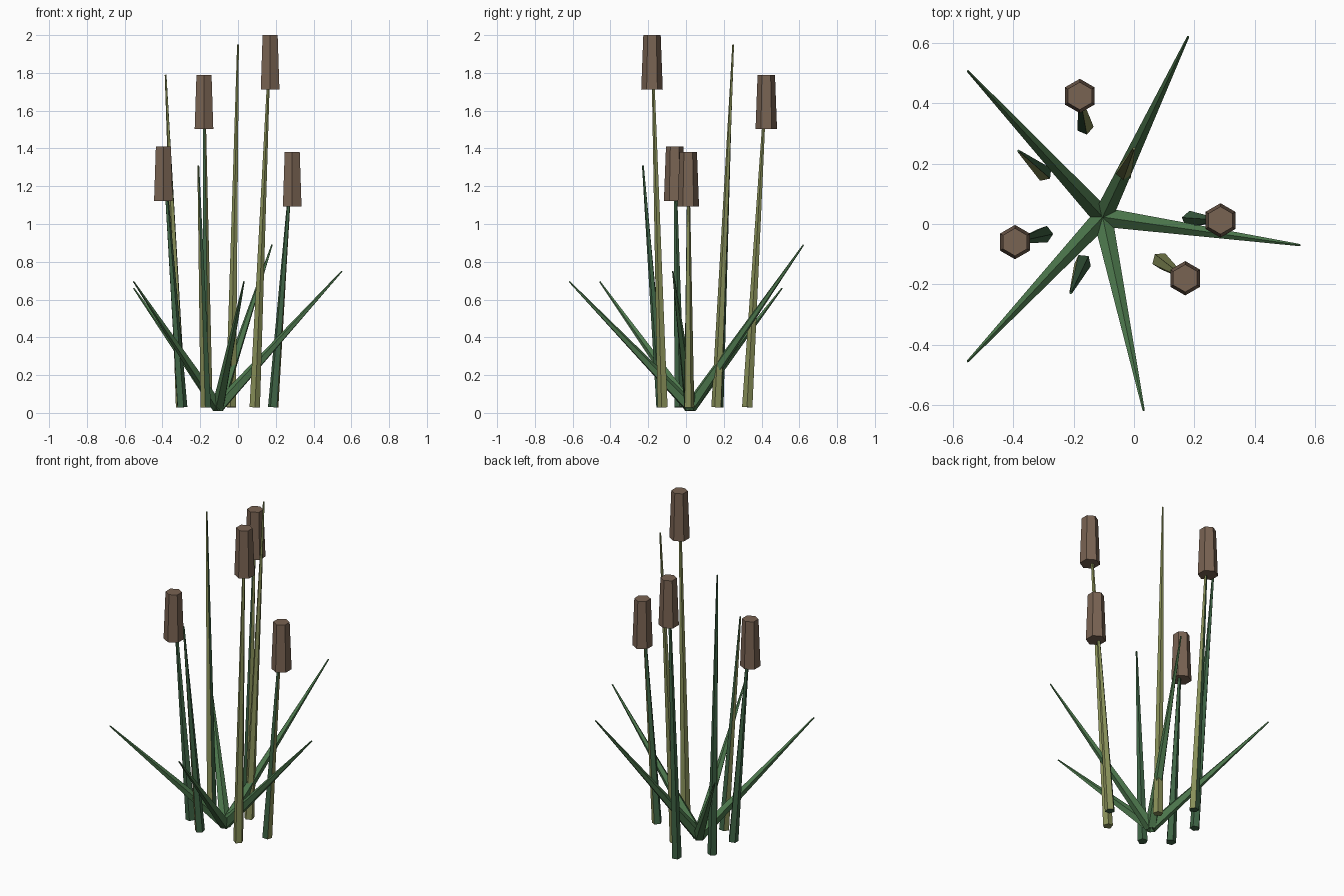
import bpy
from math import sin, cos, pi, radians
from mathutils import Vector

if "Cube" in bpy.data.objects:
    bpy.data.objects.remove(bpy.data.objects["Cube"])


def material(name, rgb):
    m = bpy.data.materials.new(name)
    m.diffuse_color = (*rgb, 1)
    m.use_nodes = True
    m.node_tree.nodes["Principled BSDF"].inputs["Base Color"].default_value = m.diffuse_color
    return m


OLIVE = material("olive", (0.25, 0.28, 0.10))
GREEN = material("reed_green", (0.05, 0.13, 0.06))
LEAF = material("leaf_green", (0.075, 0.19, 0.075))
BROWN = material("brown", (0.19, 0.125, 0.085))


def taper(name, a, b, r0, r1, sides, first, mats, split=None):
    """Capped tapered prism from a to b; 'first' aims one corner.
    Faces looking along 'split' take the second material."""
    a, b = Vector(a), Vector(b)
    axis = (b - a).normalized()
    first = Vector(first)
    u = (first - axis * first.dot(axis)).normalized()
    v = axis.cross(u)
    verts = []
    for centre, r in ((a, r0), (b, r1)):
        for i in range(sides):
            t = 2 * pi * i / sides
            verts.append(centre + r * (cos(t) * u + sin(t) * v))
    faces = [(i, (i + 1) % sides, sides + (i + 1) % sides, sides + i)
             for i in range(sides)]
    faces += [tuple(reversed(range(sides))), tuple(range(sides, 2 * sides))]
    mesh = bpy.data.meshes.new(name)
    mesh.from_pydata(verts, [], faces)
    for m in mats:
        mesh.materials.append(m)
    if split:
        for p in mesh.polygons:
            p.material_index = int(p.normal.dot(Vector(split)) > 0.25)
    ob = bpy.data.objects.new(name, mesh)
    bpy.context.collection.objects.link(ob)


# Stalks: base xy, tip xyz, corner angle, materials, split direction, has head
stalks = [
    ((-0.163, 0.325), (-0.18, 0.425, 1.79), -77, (GREEN, OLIVE), (1, 0, 0), True),
    ((-0.297, -0.034), (-0.395, -0.06, 1.41), 2, (GREEN,), None, True),
    ((0.187, 0.015), (0.287, 0.012, 1.38), 95, (GREEN, OLIVE), (1, 0, 0), True),
    ((0.088, -0.122), (0.17, -0.18, 2.0), 130, (OLIVE,), None, True),
    ((-0.30, 0.17), (-0.383, 0.242, 1.79), -42, (GREEN, OLIVE), (0, -1, 0), False),
    ((-0.038, 0.163), (0.0, 0.25, 1.95), 50, (OLIVE,), None, False),
    ((-0.17, -0.128), (-0.21, -0.228, 1.31), 48, (GREEN, OLIVE), (-1, 0, 0), False),
]
for i, (base, tip, ang, mats, split, head) in enumerate(stalks, 1):
    x, y, z = tip
    d = (cos(radians(ang)), sin(radians(ang)), 0)
    end = (x, y, z - 0.02) if head else tip
    taper(f"{'stalk' if head else 'reed'}_{i}", (*base, 0.03), end,
          0.029, 0.005, 5, d, mats, split)
    # Hexagonal seed head
    if head:
        taper(f"seed_head_{i}", (x, y, z - 0.288), tip,
              0.057, 0.046, 6, (0, 1, 0), (BROWN,))

# Leaves fanning out from one root
tips = [(-0.552, 0.508, 0.66), (-0.552, -0.456, 0.695), (0.18, 0.622, 0.89),
        (0.55, -0.07, 0.75), (0.032, -0.618, 0.695)]
for i, tip in enumerate(tips, 1):
    taper(f"leaf_{i}", (-0.104, 0.023, 0.03), tip, 0.034, 0.004, 5,
          (0, 0, 1), (LEAF,))
